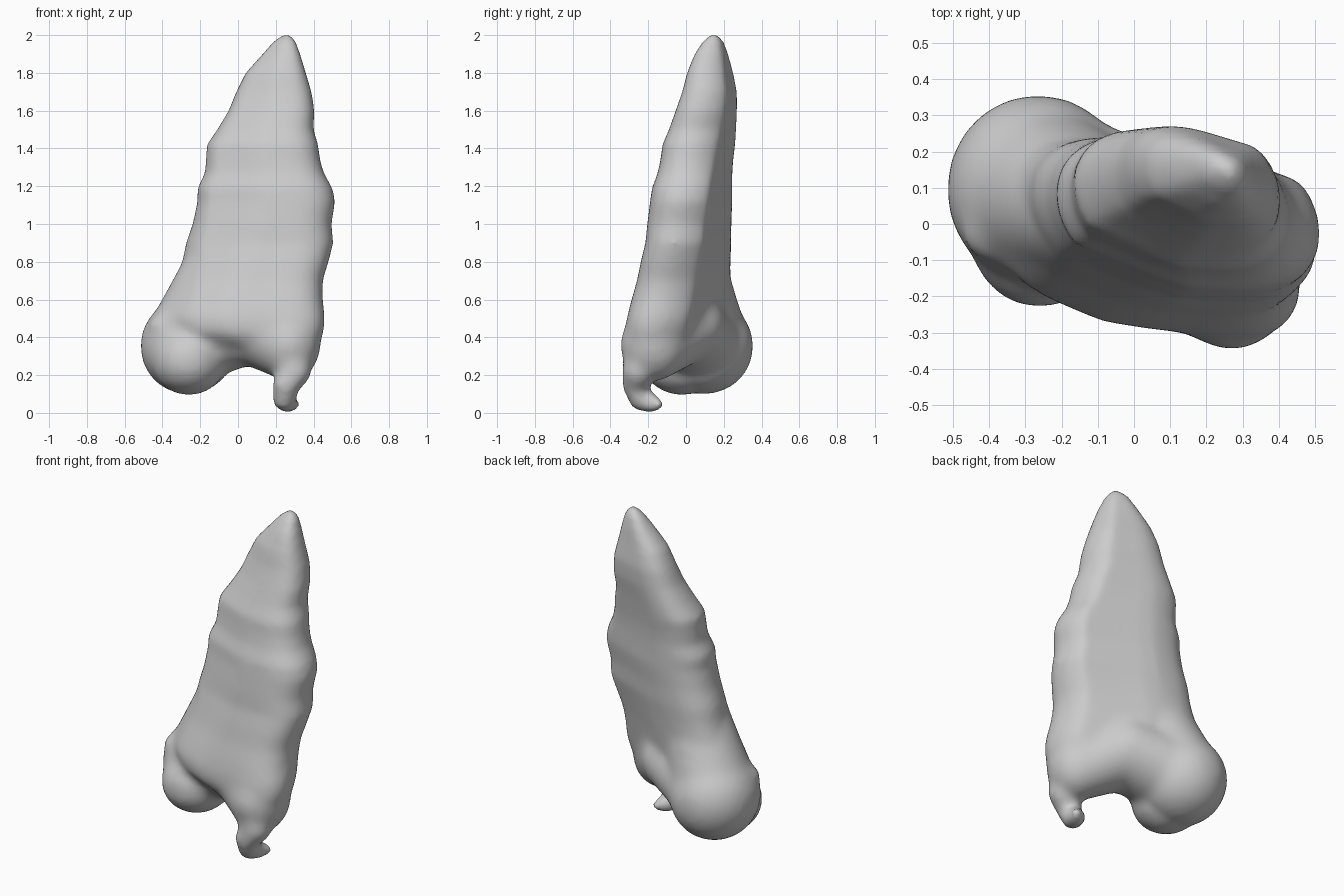
import bpy, bmesh, math
from mathutils import Matrix, Vector

cube = bpy.data.objects.get("Cube")
if cube:
    bpy.data.objects.remove(cube, do_unlink=True)

stone = bpy.data.materials.new("plain grey")
stone.use_nodes = True
stone.diffuse_color = (0.6, 0.6, 0.6, 1)
stone.node_tree.nodes["Principled BSDF"].inputs["Base Color"].default_value = (0.6, 0.6, 0.6, 1)

# Body sections: height, left edge, right edge, front edge, back edge
SECTIONS = [
    (2.003, .24, .28, .13, .17), (1.97, .19, .305, .09, .20),
    (1.90, .13, .33, .045, .225), (1.80, .04, .36, .005, .25),
    (1.70, -.01, .39, -.02, .27), (1.60, -.05, .405, -.055, .27),
    (1.50, -.11, .40, -.09, .265), (1.42, -.165, .425, -.125, .26),
    (1.34, -.17, .435, -.135, .25), (1.27, -.175, .455, -.15, .245),
    (1.19, -.215, .50, -.18, .245), (1.12, -.215, .515, -.19, .245),
    (1.00, -.24, .495, -.205, .24), (.90, -.275, .505, -.215, .24),
    (.80, -.295, .48, -.24, .235), (.70, -.33, .45, -.26, .235),
    (.60, -.385, .45, -.29, .235), (.50, -.44, .465, -.315, .225),
    (.42, -.38, .455, -.32, .19), (.36, -.22, .42, -.28, .10),
]
SIDES = 56

bm = bmesh.new()


def ramp(value, low, high):
    return max(0, min(1, (value - low) / (high - low)))


def ring(z, left, right, front, back):
    """Blunt skewed oval in the given bounds, planed flat at back right and front left."""
    skew = .5 - .25 * ramp(z, .4, 1.1)
    corner = .1 + .4 * ramp(z, .5, 1.6)
    cx, cy = (left + right) / 2, (front + back) / 2
    w, h = (right - left) / 2, (back - front) / 2
    verts = []
    for i in range(SIDES):
        t = math.tau * i / SIDES
        u = math.copysign(abs(math.cos(t)) ** .66, math.cos(t))
        v = math.sin(t - skew)
        v = min(v, corner + (1 - u) * (1 - corner) / 1.2)
        v = max(v, -1 - .7 * u)
        verts.append(bm.verts.new((cx + w * u, cy + h * v, z)))
    return verts


def lobe(centre, radii):
    place = Matrix.Translation(centre) @ Matrix.Diagonal((*radii, 1))
    bmesh.ops.create_uvsphere(bm, u_segments=28, v_segments=18, radius=1, matrix=place)


def chain(points, steps):
    """Run of overlapping lobes between (centre, radii) pairs."""
    for (p, r), (q, s) in zip(points, points[1:]):
        for k in range(steps + 1):
            f = k / steps
            lobe(Vector(p).lerp(Vector(q), f), Vector(r).lerp(Vector(s), f))


# Tapering ridged body
rings = [ring(*s) for s in SECTIONS]
for upper, lower in zip(rings, rings[1:]):
    for i in range(SIDES):
        j = (i + 1) % SIDES
        bm.faces.new((upper[i], lower[i], lower[j], upper[j]))
bm.faces.new(rings[0])
bm.faces.new(rings[-1][::-1])

# Large rounded foot on the right, tilted up at the back, with a small knob
lobe((-.265, .095, .355), (.255, .265, .255))
lobe((-.26, -.02, .28), (.2, .215, .185))
lobe((-.41, -.02, .465), (.065, .085, .055))

# Shoulder from the foot into the body
chain([((-.24, .08, .42), (.23, .24, .24)), ((-.08, .03, .75), (.2, .18, .25))], 6)

# Arched underside from the large foot to the small one, flush with the back
chain([((-.24, .09, .36), (.21, .24, .2)), ((.06, -.02, .46), (.2, .23, .2)),
       ((.27, -.17, .36), (.17, .18, .19))], 7)

# Hooked tip under the smaller foot
HOOK = [((.30, -.25, .23), .092), ((.255, -.265, .15), .072),
        ((.245, -.24, .075), .063), ((.262, -.19, .053), .054), ((.295, -.15, .045), .032)]
chain([(p, (r, r, r)) for p, r in HOOK], 3)

bmesh.ops.recalc_face_normals(bm, faces=bm.faces)
mesh = bpy.data.meshes.new("horn_body")
bm.to_mesh(mesh)
bm.free()
mesh.materials.append(stone)
body = bpy.data.objects.new("horn_body", mesh)
bpy.context.collection.objects.link(body)

bpy.ops.object.select_all(action="DESELECT")
bpy.context.view_layer.objects.active = body
body.select_set(True)

# Fuse the parts into one skin
fuse = body.modifiers.new("fuse", "REMESH")
fuse.mode = "VOXEL"
fuse.voxel_size = .018
bpy.ops.object.modifier_apply(modifier="fuse")

# Blend the joints near the base strongly, leaving the hook and upper ridges crisp
base = body.vertex_groups.new(name="base_blend")
for v in body.data.vertices:
    z = v.co.z
    base.add([v.index], min(ramp(z, .16, .28), 1 - ramp(z, .6, .85)), "REPLACE")
for name, iterations, group in (("soften", 9, ""), ("blend", 28, "base_blend")):
    smooth = body.modifiers.new(name, "SMOOTH")
    smooth.factor = .5
    smooth.iterations = iterations
    smooth.vertex_group = group
    bpy.ops.object.modifier_apply(modifier=name)
bpy.ops.object.shade_smooth()
